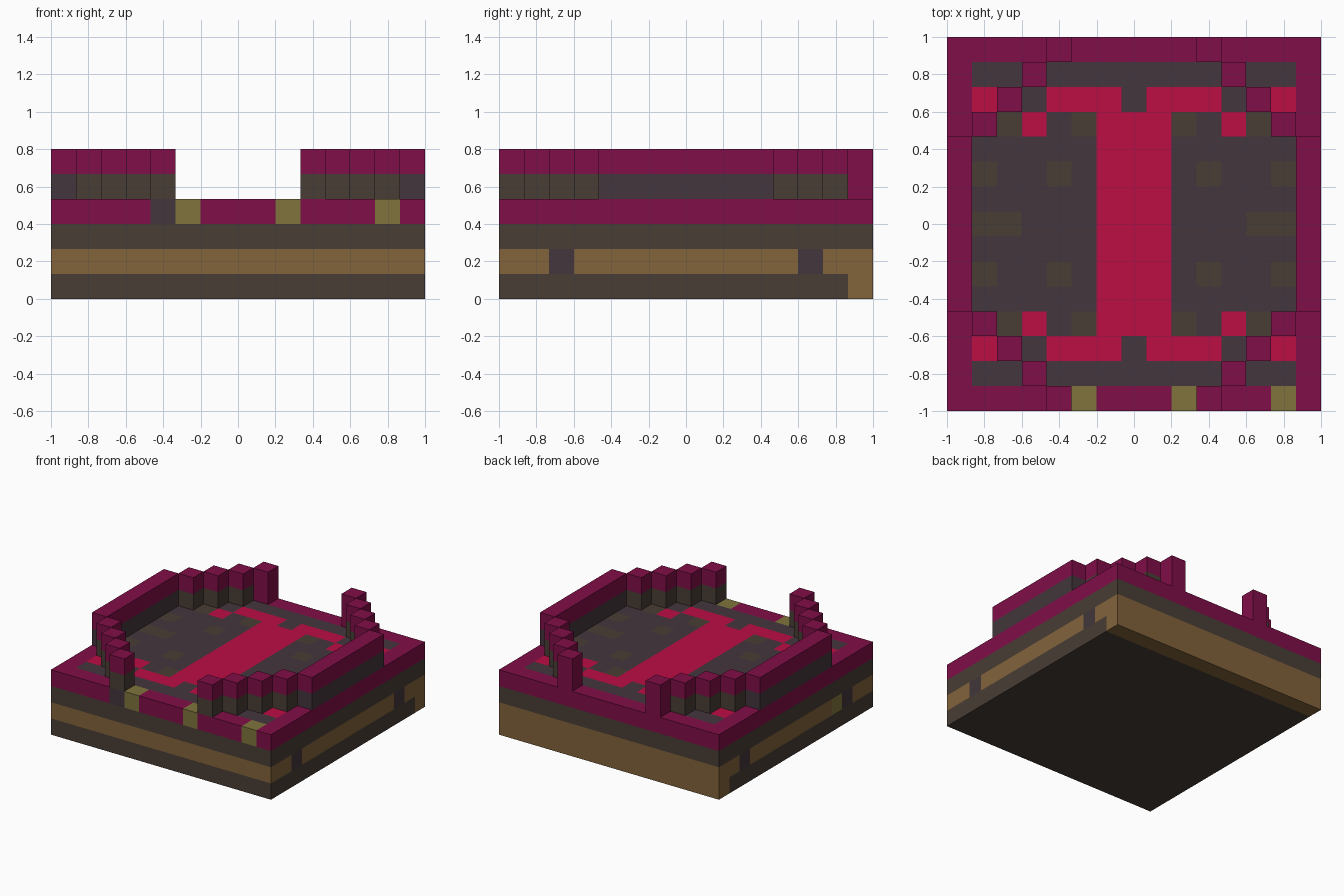
import bpy
import bmesh
from mathutils import Vector

if "Cube" in bpy.data.objects:
    bpy.data.objects.remove(bpy.data.objects["Cube"], do_unlink=True)

N = 15            # blocks per side
U = 2 / N         # block size
LAST = N - 1


def linear(c):
    c /= 255
    return c / 12.92 if c <= 0.04045 else ((c + 0.055) / 1.055) ** 2.4


def make_material(name, hexcode):
    rgb = [linear(b) for b in bytes.fromhex(hexcode)] + [1]
    mat = bpy.data.materials.new(name)
    mat.use_nodes = True
    mat.diffuse_color = rgb
    mat.node_tree.nodes["Principled BSDF"].inputs["Base Color"].default_value = rgb
    return mat


palette = {
    "maroon": "800E48", "red": "BC0E45", "charcoal": "42363C",
    "dark_brown": "493D35", "brown": "82633B", "olive": "80743D",
}
names = list(palette)
materials = [make_material(n, h) for n, h in palette.items()]


def build_blocks(name, cells, colour, solid):
    """Outer skin of a set of grid blocks, each block coloured by a rule."""
    bm = bmesh.new()
    for cell in cells:
        base = Vector(cell)
        for axis in range(3):
            for sign in (-1, 1):
                step = Vector((0, 0, 0))
                step[axis] = sign
                if tuple(int(v) for v in base + step) in solid:
                    continue
                s = Vector((0, 0, 0))
                t = Vector((0, 0, 0))
                s[(axis + 1) % 3] = t[(axis + 2) % 3] = 0.5
                mid = base + Vector((0.5, 0.5, 0.5)) + step / 2
                ring = [mid - s - t, mid + s - t, mid + s + t, mid - s + t][::sign]
                face = bm.faces.new(
                    [bm.verts.new(p * U - Vector((1, 1, 0))) for p in ring])
                face.material_index = names.index(colour(*cell))
    bmesh.ops.remove_doubles(bm, verts=bm.verts, dist=U / 100)
    mesh = bpy.data.meshes.new(name)
    bm.to_mesh(mesh)
    bm.free()
    for mat in materials:
        mesh.materials.append(mat)
    obj = bpy.data.objects.new(name, mesh)
    bpy.context.collection.objects.link(obj)


# Foundation: banded courses, with the back row and side slots differing
def foundation_colour(i, j, k):
    if k == 2:
        return "dark_brown"
    if j == LAST:
        return "brown"
    if k == 0:
        return "dark_brown"
    if i in (0, LAST) and j in (2, 12):
        return "charcoal"
    if i == 0 and j == 3:
        return "olive"
    return "brown"


# Floor: rim, carpet and worn stones, mirrored about both axes
def floor_colour(i, j, k):
    if j == 0 and i in (5, 9, 13):
        return "olive"
    if j == 0 and i == 4:
        return "charcoal"
    if i in (0, LAST) or j in (0, LAST):
        return "maroon"
    a, b = abs(i - 7), abs(j - 7)
    carpet = a <= 1 and b <= 4
    carpet_ends = b == 5 and a in (1, 2, 3, 6)
    if carpet or carpet_ends or (a, b) == (4, 4):
        return "red"
    stones = {(5, 4), (2, 4), (6, 2), (3, 2), (6, 0), (5, 0)}
    return "dark_brown" if (a, b) in stones else "charcoal"


# Walls: straight sides with stepped ends that close in on the gates
def wall_colour(i, j, k):
    if k == 5 or j == LAST:
        return "maroon"
    return "charcoal" if i in (0, LAST) else "dark_brown"


right_half = {(0, j) for j in range(4, 11)}
for n in range(1, 5):
    right_half |= {(n, 10 + n), (n, 4 - n)}
left_half = {(LAST - i, j) for i, j in right_half}

grid = [(i, j) for i in range(N) for j in range(N)]
foundation = {(i, j, k) for i, j in grid for k in range(3)}
floor = {(i, j, 3) for i, j in grid}
walls = {side: {(i, j, k) for i, j in plan for k in (4, 5)}
         for side, plan in (("right_wall", right_half), ("left_wall", left_half))}
solid = foundation | floor | walls["right_wall"] | walls["left_wall"]

build_blocks("foundation", foundation, foundation_colour, solid)
build_blocks("floor", floor, floor_colour, solid)
for side, cells in walls.items():
    # diagonal steps touch only along edges, so each column is its own part
    straight = {c for c in cells if c[0] in (0, LAST)}
    build_blocks(side, straight, wall_colour, solid)
    for i, j in sorted({c[:2] for c in cells - straight}):
        build_blocks(side + "_step", [(i, j, 4), (i, j, 5)], wall_colour, solid)
